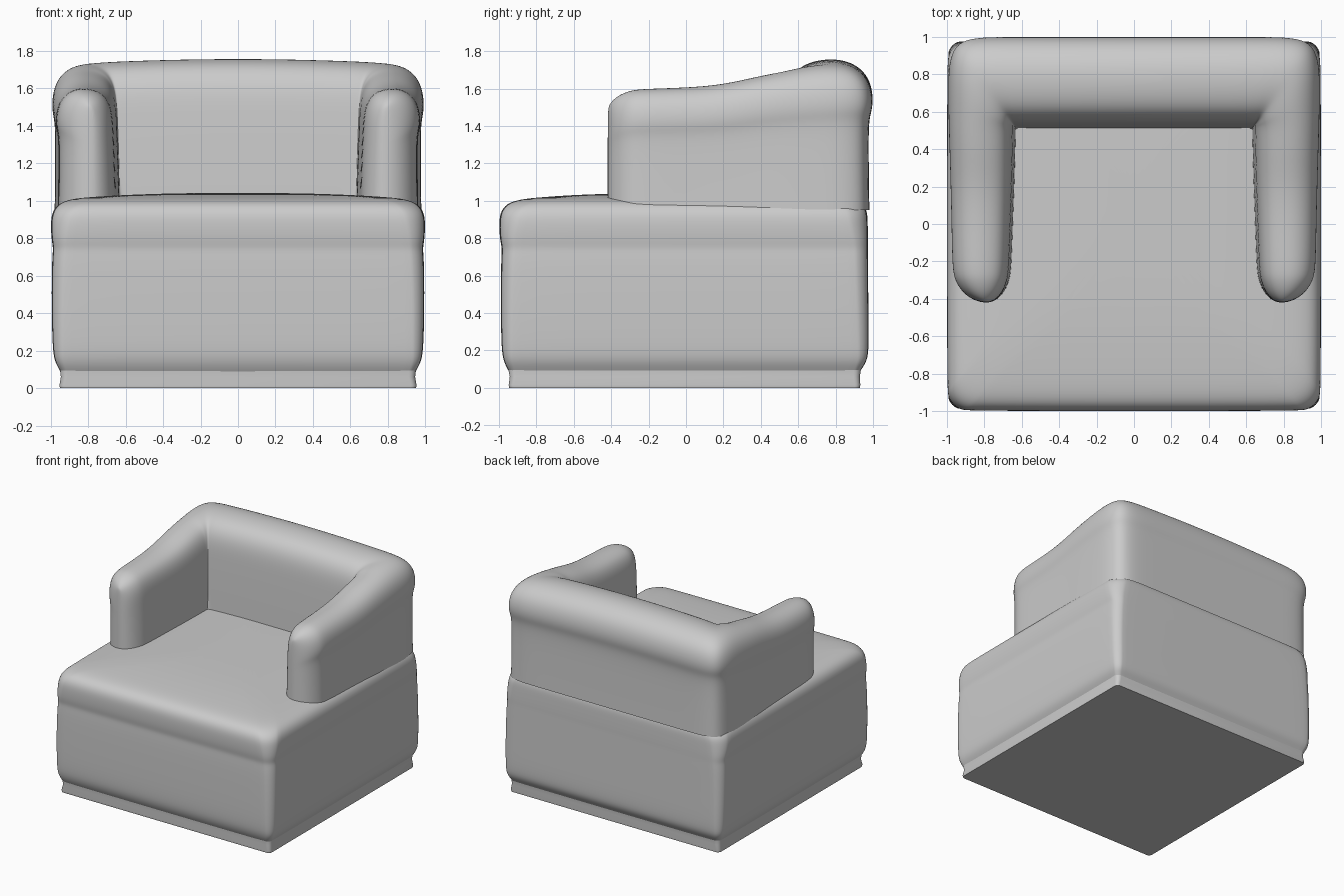
import bpy, bmesh
from math import sin, cos, pi, radians

if "Cube" in bpy.data.objects:
    bpy.data.objects.remove(bpy.data.objects["Cube"])


def loft(name, rings, closed, cap_start=False, cap_end=False, levels=2):
    """Skin a list of equal-length point rings into a smooth object."""
    bm = bmesh.new()
    rows = [[bm.verts.new(p) for p in ring] for ring in rings]
    n = len(rows[0])
    for a, b in zip(rows, rows[1:]):
        for i in range(n if closed else n - 1):
            j = (i + 1) % n
            bm.faces.new((a[i], a[j], b[j], b[i]))
    if cap_start:
        bm.faces.new(rows[0])
    if cap_end:
        bm.faces.new(rows[-1])
    bmesh.ops.remove_doubles(bm, verts=bm.verts, dist=0.0005)
    bmesh.ops.recalc_face_normals(bm, faces=bm.faces)
    mesh = bpy.data.meshes.new(name)
    bm.to_mesh(mesh)
    bm.free()
    obj = bpy.data.objects.new(name, mesh)
    bpy.context.collection.objects.link(obj)
    bpy.context.view_layer.objects.active = obj
    obj.select_set(True)
    bpy.ops.object.shade_smooth_by_angle(angle=radians(50))
    obj.select_set(False)
    if levels:
        sub = obj.modifiers.new("Smooth", 'SUBSURF')
        sub.levels = sub.render_levels = levels
    return obj


def rounded_rect(z, hx, y0, y1, r, steps=5):
    """Horizontal rounded rectangle, from y0 (front) to y1 (back)."""
    pts = []
    corners = [(hx - r, y1 - r), (r - hx, y1 - r), (r - hx, y0 + r), (hx - r, y0 + r)]
    for k, (cx, cy) in enumerate(corners):
        for s in range(steps + 1):
            a = pi / 2 * (k + s / steps)
            pts.append((cx + r * cos(a), cy + r * sin(a), z))
    return pts


# Plinth: slightly flared skirt at the floor
plinth = [(0, .95, -.945, .93, .03), (.015, .953, -.948, .932, .03),
          (.06, .945, -.942, .93, .035), (.10, .95, -.95, .935, .04),
          (.14, .95, -.95, .94, .05)]
loft("plinth", [rounded_rect(*p) for p in plinth], True, cap_start=True, levels=0)

# Upholstered base with the crowned seat on top: z, half width, front, back, corner radius
base = [(.085, .945, -.945, .93, .04), (.11, .96, -.96, .945, .05),
        (.15, .98, -.977, .97, .06), (.22, .99, -.988, .978, .075),
        (.45, .995, -.99, .975, .08), (.69, .993, -.989, .973, .09),
        (.745, .985, -.983, .972, .09), (.79, .995, -.995, .973, .10),
        (.88, 1.0, -1.0, .972, .13), (.94, .992, -.993, .97, .14),
        (.985, .96, -.96, .95, .15), (1.008, .90, -.89, .90, .15),
        (1.02, .80, -.77, .84, .15), (1.034, .55, -.56, .74, .15),
        (1.042, .25, -.25, .6, .12)]
loft("seat_base", [rounded_rect(*p) for p in base], True, cap_end=True)

# Padded section: across from inner to outer side, height fraction
section = [(0, 0), (.015, .3), (.04, .6), (.055, .76), (.10, .87), (.20, .95),
           (.36, .99), (.55, 1.003), (.72, .988), (.87, .94), (.965, .86),
           (1, .76), (.99, .68), (.96, .62), (.95, .5), (.955, .2), (.96, 0)]
FLOOR = .95

# Stations along the right arm and half the back: inner xy, outer xy, top height
stations = []
for deg in (6, 18, 32, 48, 66, 84):
    a = radians(deg)
    y, w = -.42 + .2 * (1 - cos(a)), .16 * sin(a)
    cx = .785 + .027 * sin(a)
    stations.append((cx - w, y, cx + w, y, 1.475 + .125 * sin(a)))
stations += [(.645, 0, .975, 0, 1.605), (.637, .2, .98, .2, 1.622),
             (.632, .38, .985, .38, 1.665), (.63, .51, .99, .52, 1.69),
             (.63, .51, .993, .68, 1.71), (.63, .51, .993, .83, 1.722),
             (.63, .51, .97, .93, 1.728), (.63, .51, .92, .98, 1.733),
             (.63, .51, .82, 1.0, 1.738), (.62, .51, .63, 1.0, 1.745),
             (.3, .51, .3, 1.0, 1.755)]
left = [(-ix, iy, -ox, oy, t) for ix, iy, ox, oy, t in reversed(stations)]
path = stations + [(0, .51, 0, 1.0, 1.758)] + left


def place(ix, iy, ox, oy, top):
    return [(ix + (ox - ix) * t, iy + (oy - iy) * t, FLOOR + (top - FLOOR) * h)
            for t, h in section]


# Arms and backrest: one continuous padded U
loft("arms_and_backrest", [place(*s) for s in path], False, cap_start=True, cap_end=True)
